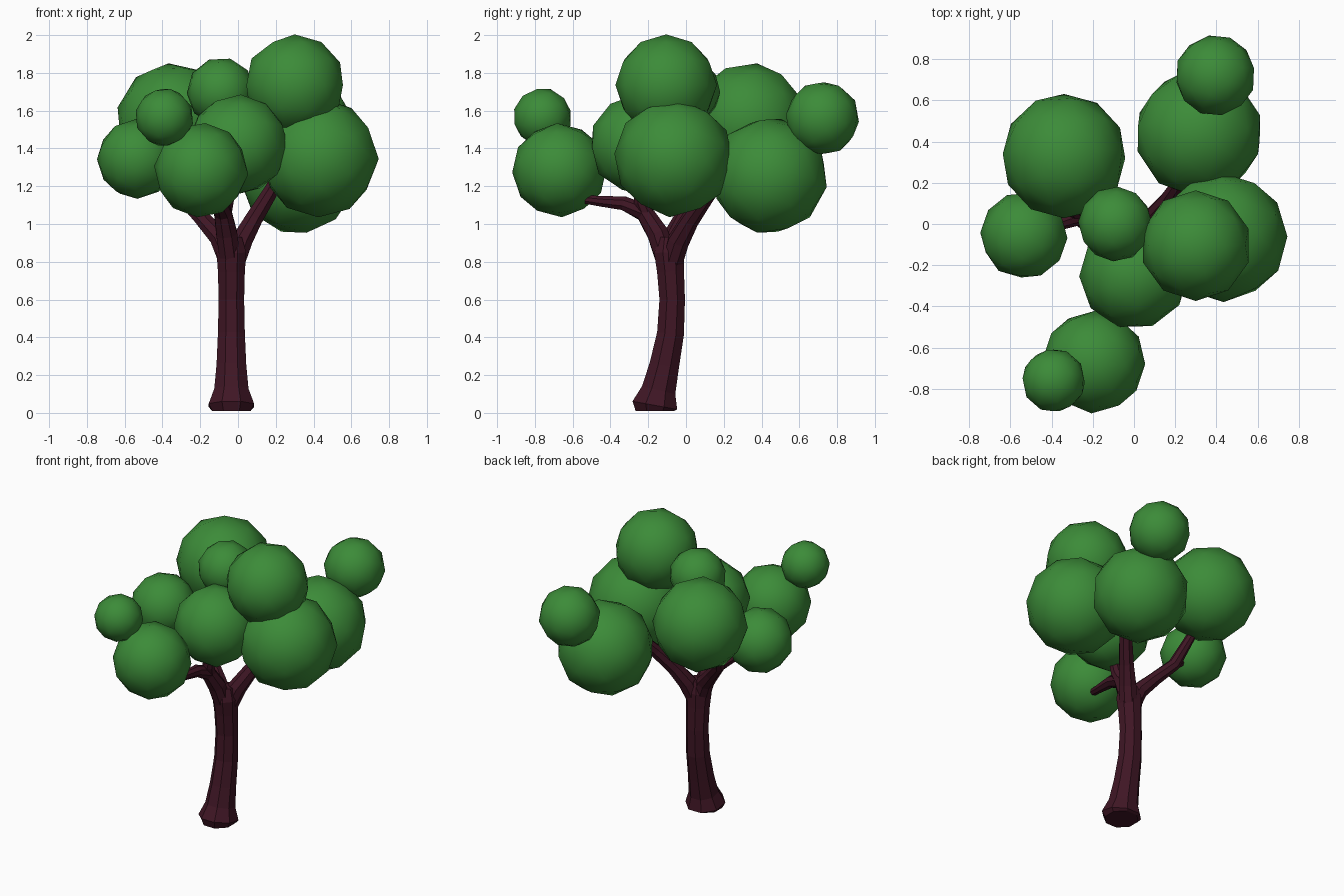
import bpy, bmesh, math
from mathutils import Vector


def material(name, color):
    m = bpy.data.materials.new(name)
    m.diffuse_color = color
    return m


BARK = material("bark", (0.05, 0.008, 0.018, 1))
LEAF = material("leaf", (0.045, 0.26, 0.04, 1))


def tube(name, path, sides=8):
    """Low-poly limb through (x, y, z, radius) points."""
    pts = [Vector(p[:3]) for p in path]
    bm = bmesh.new()
    rings = []
    for i, p in enumerate(path):
        d = (pts[min(i + 1, len(pts) - 1)] - pts[max(i - 1, 0)]).normalized()
        u = Vector((0, 1, 0)).cross(d) if abs(d.y) < 0.9 else Vector((1, 0, 0))
        u = (u - d * u.dot(d)).normalized()
        v = d.cross(u)
        ring = []
        for k in range(sides):
            a = 2 * math.pi * (k + 0.5) / sides
            ring.append(bm.verts.new(pts[i] + p[3] * (u * math.cos(a) + v * math.sin(a))))
        rings.append(ring)
    for a, b in zip(rings, rings[1:]):
        for k in range(sides):
            n = (k + 1) % sides
            bm.faces.new((a[k], a[n], b[n], b[k]))
    bm.faces.new(rings[0][::-1])
    bm.faces.new(rings[-1])
    bmesh.ops.recalc_face_normals(bm, faces=bm.faces)
    me = bpy.data.meshes.new(name)
    bm.to_mesh(me)
    bm.free()
    me.materials.append(BARK)
    ob = bpy.data.objects.new(name, me)
    bpy.context.collection.objects.link(ob)
    return ob


# Trunk with flared foot and gentle bend
tube("trunk", [
    (-0.035, -0.165, 0.01, 0.11), (-0.035, -0.165, 0.04, 0.13),
    (-0.035, -0.145, 0.12, 0.098), (-0.035, -0.115, 0.25, 0.085),
    (-0.035, -0.082, 0.42, 0.077), (-0.035, -0.073, 0.60, 0.073),
    (-0.035, -0.082, 0.75, 0.077), (-0.035, -0.09, 0.85, 0.085),
    (-0.035, -0.09, 0.93, 0.06)])

# Branches spreading from the fork
tube("back_branch", [
    (-0.025, -0.08, 0.78, 0.06), (0.02, -0.04, 0.91, 0.06),
    (0.08, 0.02, 1.02, 0.05), (0.16, 0.11, 1.15, 0.043), (0.22, 0.2, 1.26, 0.035)])
tube("front_branch", [
    (-0.04, -0.1, 0.80, 0.06), (-0.06, -0.15, 0.95, 0.06),
    (-0.08, -0.22, 1.06, 0.05), (-0.09, -0.33, 1.11, 0.04),
    (-0.1, -0.45, 1.12, 0.03), (-0.11, -0.53, 1.13, 0.025)])
tube("front_twig", [
    (-0.08, -0.2, 1.03, 0.045), (-0.06, -0.24, 1.12, 0.04), (-0.03, -0.25, 1.25, 0.03)])
tube("left_branch", [
    (-0.045, -0.09, 0.80, 0.06), (-0.1, -0.07, 0.93, 0.055),
    (-0.19, -0.02, 1.03, 0.045), (-0.29, 0.05, 1.14, 0.04), (-0.34, 0.16, 1.32, 0.03)])
tube("left_twig", [
    (-0.26, 0.03, 1.11, 0.035), (-0.33, 0.01, 1.17, 0.033), (-0.42, -0.02, 1.24, 0.025)])

# Leaf clusters: x, y, z, radius
CLUSTERS = [
    (0.30, -0.105, 1.735, 0.266), (0.43, -0.065, 1.35, 0.312),
    (0.315, 0.44, 1.255, 0.308), (0.395, 0.722, 1.56, 0.195),
    (-0.34, 0.33, 1.55, 0.302), (-0.535, -0.055, 1.345, 0.21),
    (-0.09, 0.0, 1.70, 0.18), (0.0, -0.245, 1.42, 0.264),
    (-0.195, -0.67, 1.285, 0.248), (-0.39, -0.76, 1.565, 0.154)]
for i, (x, y, z, r) in enumerate(CLUSTERS):
    bpy.ops.mesh.primitive_ico_sphere_add(
        subdivisions=2, radius=r * 1.01, location=(x, y, z), rotation=(0.3 * i, 0.5 * i, 0.7 * i))
    ob = bpy.context.object
    ob.name = f"leaf_cluster_{i + 1}"
    ob.data.materials.append(LEAF)
    bpy.ops.object.shade_smooth()
